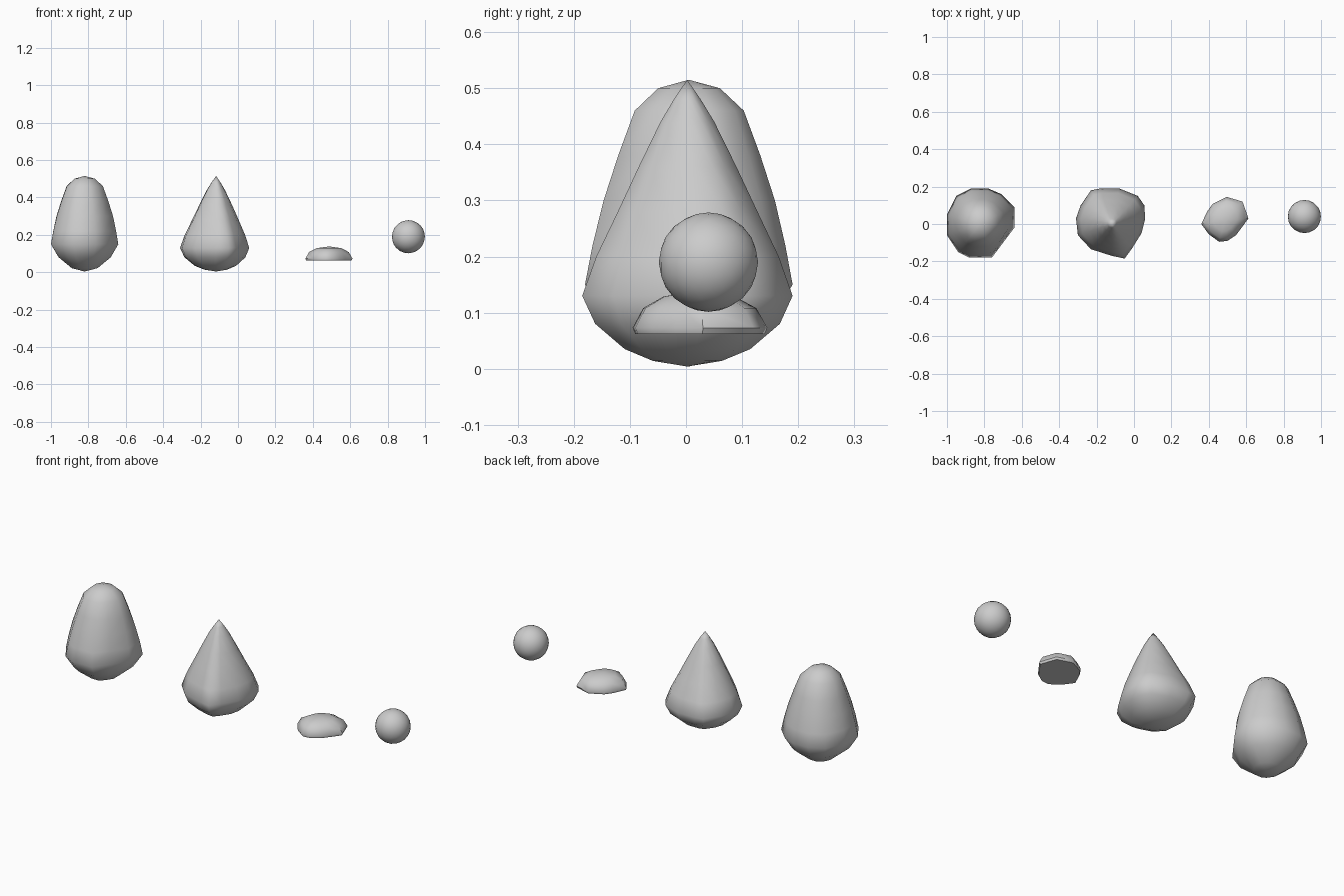
import bpy, bmesh
from math import radians, hypot

if "Cube" in bpy.data.objects:
    bpy.data.objects.remove(bpy.data.objects["Cube"])


def loft(name, outline, centre, levels, bottom=None, top=None, angle=180):
    """Stack scaled copies of an outline; levels are (z, scale, roundness)."""
    bm = bmesh.new()
    cx, cy = centre
    pts = [(x - cx, y - cy) for x, y in outline]
    mean = sum(hypot(x, y) for x, y in pts) / len(pts)
    rings = []
    for z, scale, rnd in levels:
        ring = []
        for x, y in pts:
            k = scale * ((1 - rnd) + rnd * mean / hypot(x, y))
            ring.append(bm.verts.new((cx + x * k, cy + y * k, z)))
        rings.append(ring)
    n = len(pts)
    for a, b in zip(rings, rings[1:]):
        for i in range(n):
            j = (i + 1) % n
            bm.faces.new((a[i], a[j], b[j], b[i]))
    for z, ring in ((bottom, rings[0]), (top, rings[-1])):
        if z is None:
            bm.faces.new(ring)
        else:
            tip = bm.verts.new((cx, cy, z))
            for i in range(n):
                bm.faces.new((ring[i], ring[(i + 1) % n], tip))
    bmesh.ops.recalc_face_normals(bm, faces=bm.faces)
    me = bpy.data.meshes.new(name)
    bm.to_mesh(me)
    bm.free()
    ob = bpy.data.objects.new(name, me)
    bpy.context.collection.objects.link(ob)
    smooth(ob, angle)


def smooth(ob, angle):
    bpy.ops.object.select_all(action='DESELECT')
    ob.select_set(True)
    bpy.context.view_layer.objects.active = ob
    bpy.ops.object.shade_smooth_by_angle(angle=radians(angle))


# Tall rounded boulder
loft("boulder",
     [(-1, .05), (-1, -.06), (-.94, -.15), (-.88, -.18), (-.76, -.18), (-.70, -.10),
      (-.64, -.02), (-.64, .09), (-.71, .16), (-.78, .19), (-.87, .19), (-.95, .15)],
     (-.82, .005),
     [(.022, .38, .3), (.08, .77, .2), (.15, 1, 0), (.22, .93, .1), (.30, .83, .4),
      (.38, .69, .5), (.46, .53, .6), (.50, .30, .6)],
     bottom=.004, top=.515)

# Pointed boulder
loft("pointed_boulder",
     [(-.23, .18), (-.18, .19), (-.08, .19), (.02, .15), (.055, .10), (.06, .03),
      (.04, -.05), (-.01, -.13), (-.05, -.185), (-.12, -.17), (-.23, -.135),
      (-.30, -.06), (-.31, .03), (-.285, .10)],
     (-.117, .002),
     [(.014, .33, .3), (.035, .6, .2), (.08, .88, .1), (.13, 1, 0), (.20, .87, .1),
      (.28, .67, .3), (.36, .47, .4), (.44, .26, .5), (.48, .13, .5)],
     bottom=.004, top=.515)

# Flat-bottomed pebble
loft("flat_pebble",
     [(.36, 0), (.39, .065), (.42, .107), (.495, .145), (.58, .12), (.612, .03),
      (.575, -.02), (.545, -.06), (.50, -.09), (.455, -.095), (.40, -.055)],
     (.487, .022),
     [(.062, .96, 0), (.073, 1, 0), (.108, .84, 0), (.129, .53, .2)],
     top=.138, angle=50)

# Round ball
bpy.ops.mesh.primitive_ico_sphere_add(subdivisions=3, radius=.0885, location=(.911, .04, .19))
ball = bpy.context.object
ball.name = "ball"
smooth(ball, 180)
